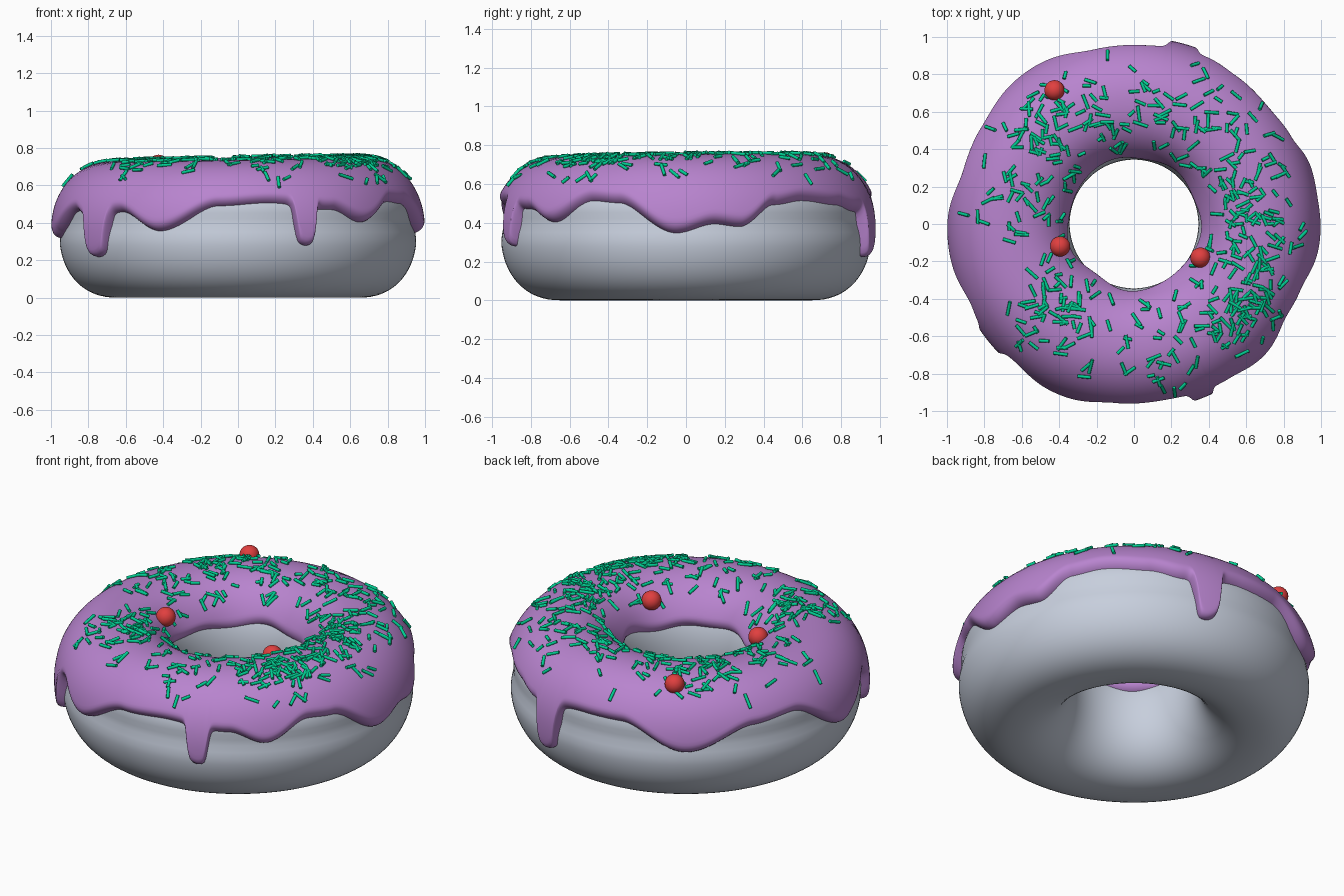
import bpy, bmesh, math, random
from math import sin, cos, pi, radians
from mathutils import Vector, Matrix

if "Cube" in bpy.data.objects:
    bpy.data.objects.remove(bpy.data.objects["Cube"])
random.seed(7)

RING, HALF_W, MID_Z, HALF_H, POWER = 0.65, 0.306, 0.35, 0.35, 2.2


def material(name, color):
    m = bpy.data.materials.new(name)
    m.use_nodes = True
    m.diffuse_color = (*color, 1)
    m.node_tree.nodes["Principled BSDF"].inputs["Base Color"].default_value = (*color, 1)
    return m


def add_object(name, bm, mat):
    bmesh.ops.recalc_face_normals(bm, faces=bm.faces)
    mesh = bpy.data.meshes.new(name)
    bm.to_mesh(mesh)
    bm.free()
    mesh.materials.append(mat)
    obj = bpy.data.objects.new(name, mesh)
    bpy.context.collection.objects.link(obj)
    return obj


def smooth(obj, angle=180):
    bpy.ops.object.select_all(action='DESELECT')
    obj.select_set(True)
    bpy.context.view_layer.objects.active = obj
    bpy.ops.object.shade_smooth_by_angle(angle=radians(angle))


def ring_surface(name, point, cols, rows, closed, mat):
    """Sweep a cross-section around z; point(theta, row) gives each position."""
    bm = bmesh.new()
    grid = [[bm.verts.new(point(2 * pi * i / cols, j)) for j in range(rows)] for i in range(cols)]
    for i in range(cols):
        a, b = grid[i], grid[(i + 1) % cols]
        for j in range(rows if closed else rows - 1):
            k = (j + 1) % rows
            bm.faces.new((a[j], b[j], b[k], a[k]))
    obj = add_object(name, bm, mat)
    smooth(obj)
    return obj


def spow(v, e):
    return math.copysign(abs(v) ** e, v)


def section(phi, grow_w=0.0, grow_h=0.0):
    """Rounded cross-section: phi 0 is outside, pi/2 the top, pi the hole side."""
    return (RING + (HALF_W + grow_w) * spow(cos(phi), 2 / POWER),
            MID_Z + (HALF_H + grow_h) * spow(sin(phi), 2 / POWER))


def polar(theta, r, z):
    return Vector((r * cos(theta), r * sin(theta), z))


# Dough ring with a faint waist
DOUGH_ROWS = 72


def dough_point(theta, j):
    r, z = section(2 * pi * j / DOUGH_ROWS)
    if r > RING:
        r -= 0.017 * math.exp(-((z - 0.40) / 0.06) ** 2)
    return polar(theta, r, z)


# Icing rim heights by angle, and narrow drips (angle, half width, depth)
RIM = [(-3, .345), (9, .395), (17, .38), (29, .49), (40, .51), (55, .49), (66, .46),
       (88, .50), (103, .50), (125, .355), (148, .48), (163, .50), (186, .315),
       (206, .465), (213, .43), (229, .46), (244, .355), (264, .49), (280, .505), (302, .47),
       (314, .405), (329, .51), (338, .50), (357, .345)]
DRIPS = [(74.5, 4.3, .25), (219, 4.9, .225), (291.8, 3.4, .21)]


def rim_height(theta):
    d = math.degrees(theta) % 360
    if d > 357:
        d -= 360
    for (a, za), (b, zb) in zip(RIM, RIM[1:]):
        if a <= d <= b:
            t = (d - a) / (b - a)
            z = za + (zb - za) * t * t * (3 - 2 * t)
            break
    for centre, half, depth in DRIPS:
        x = abs((d - centre) / half)
        z -= depth * (1 - 0.15 * min(1, x * x)) / (1 + x ** 9)
    return z


def phi_at(z):
    return math.asin(spow((z - MID_Z) / HALF_H, POWER / 2))


def icing_surface(theta, phi, fullness=1.0):
    side = 0.044 if cos(phi) > 0 else 0.028 + 0.010 * sin(5 * theta) - 0.006 * sin(theta)
    side = 0.036 + (side - 0.036) * abs(cos(phi))
    top = 0.042 + 0.012 * cos(theta) + 0.007 * sin(theta)
    skin = 0.022
    return polar(theta, *section(phi, fullness * (side + skin) - skin, fullness * (top + skin) - skin))


ICING_ROWS = 44


def icing_point(theta, j):
    start = phi_at(rim_height(theta))
    end = pi - phi_at(0.495 + 0.010 * sin(4 * theta + 1) + 0.008 * cos(7 * theta))
    phi = start + (end - start) * (1 - cos(pi * j / (ICING_ROWS - 1))) / 2
    edge = min(1.0, min(phi - start, end - phi) * 0.34 / 0.045)
    return icing_surface(theta, phi, math.sqrt(max(0.0, 1 - (1 - edge) ** 2)))


dough_mat = material("pale grey dough", (0.57, 0.62, 0.72))
icing_mat = material("purple icing", (0.48, 0.23, 0.62))
green_mat = material("green sprinkles", (0.0, 0.62, 0.29))
red_mat = material("red candy", (0.75, 0.05, 0.05))

ring_surface("dough", dough_point, 128, DOUGH_ROWS, True, dough_mat)
ring_surface("icing", icing_point, 720, ICING_ROWS, False, icing_mat)

# Sprinkles lying on the icing in loose clusters (x, y, spread, share)
CLUSTERS = [(.58, 0, .22, 5), (.6, -.5, .15, 3), (.45, .45, .2, 2), (-.4, .5, .16, 3), (-.6, .1, .15, 2),
            (-.4, -.4, .12, 2), (.1, -.65, .22, 3), (-.5, -.65, .15, 1), (0, .55, .2, 2)]
bm = bmesh.new()
count = 0
while count < 470:
    cx, cy, spread, _ = random.choices(CLUSTERS, weights=[c[3] for c in CLUSTERS])[0]
    x, y = random.gauss(cx, spread), random.gauss(cy, spread)
    r, theta = math.hypot(x, y), math.atan2(y, x)
    if not 0.38 < r < 0.92:
        continue
    phi = math.acos(spow((r - RING) / (HALF_W + 0.036), POWER / 2))
    p = icing_surface(theta, phi)
    around = (icing_surface(theta + 0.01, phi) - p).normalized()
    across = (icing_surface(theta, phi + 0.01) - p).normalized()
    normal = around.cross(across).normalized()
    if normal.z < 0:
        normal.negate()
    turn = random.uniform(0, 2 * pi)
    axis = around * cos(turn) + across * sin(turn) + normal * random.uniform(-0.1, 0.1)
    spin = axis.to_track_quat('Z', 'Y').to_matrix().to_4x4()
    bmesh.ops.create_cone(bm, cap_ends=True, segments=8, radius1=0.009, radius2=0.009,
                          depth=random.uniform(0.04, 0.085),
                          matrix=Matrix.Translation(p + normal * 0.006) @ spin)
    count += 1
smooth(add_object("sprinkles", bm, green_mat), 50)

# Round candies
for n, (x, y, z) in enumerate([(-0.425, 0.715, 0.71), (-0.395, -0.12, 0.665), (0.355, -0.18, 0.66)]):
    bm = bmesh.new()
    bmesh.ops.create_uvsphere(bm, u_segments=32, v_segments=16, radius=0.054,
                              matrix=Matrix.Translation((x, y, z)))
    smooth(add_object(f"candy_{n + 1}", bm, red_mat))
